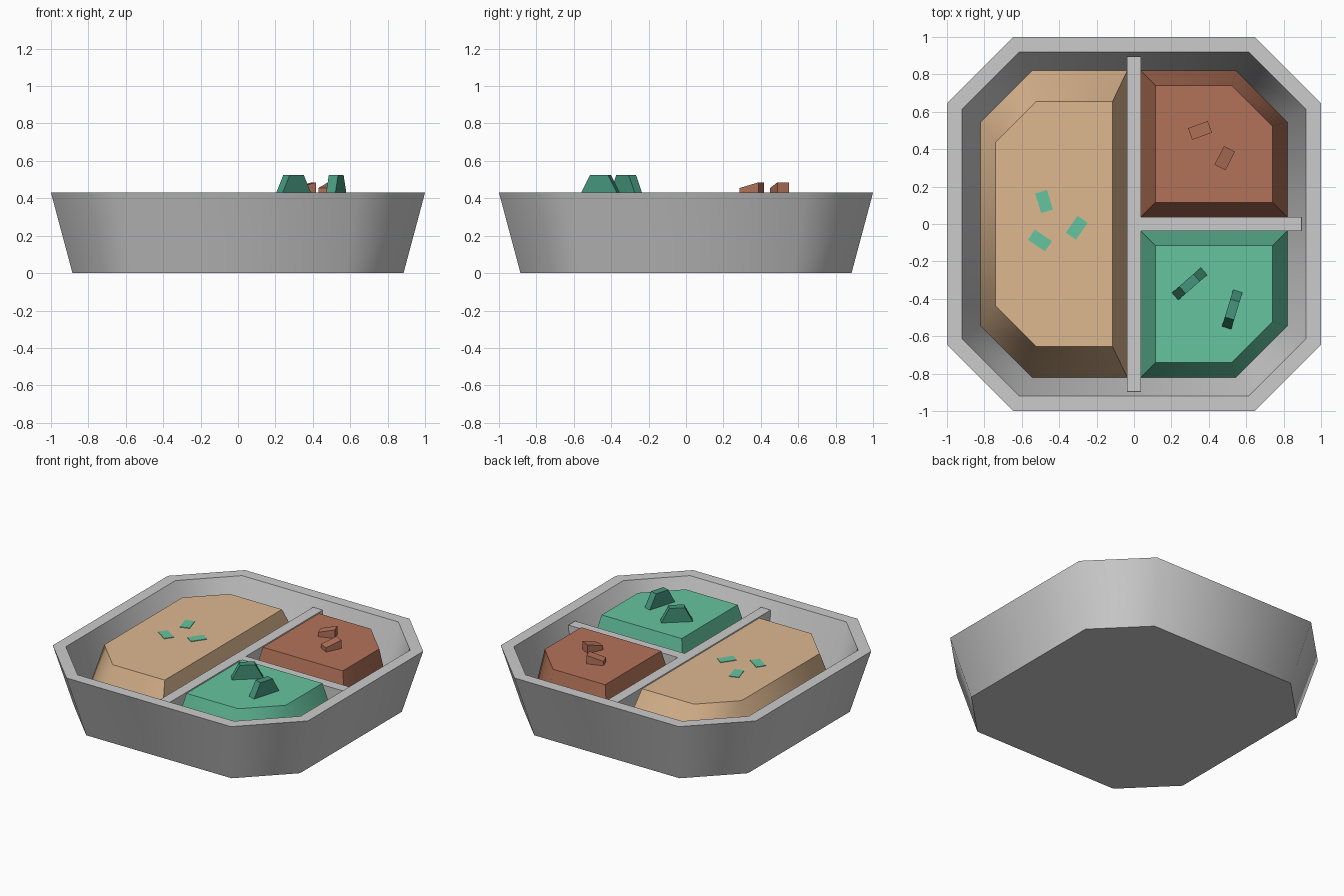
import bpy, bmesh
from math import radians
from mathutils import Matrix, Vector

if "Cube" in bpy.data.objects:
    bpy.data.objects.remove(bpy.data.objects["Cube"])

FLOOR, RIM, TOP = 0.06, 0.43, 0.425


def material(name, rgb):
    m = bpy.data.materials.new(name)
    m.diffuse_color = (*rgb, 1)
    m.use_nodes = True
    m.node_tree.nodes["Principled BSDF"].inputs["Base Color"].default_value = m.diffuse_color
    return m


tan = material("tan", (0.73, 0.48, 0.28))
green = material("green", (0.13, 0.55, 0.35))
dark_green = material("dark_green", (0.06, 0.30, 0.20))
brown = material("brown", (0.45, 0.17, 0.10))


def loft(name, rings, mat=None, matrix=None):
    """Skin a closed solid through rings of equal point count."""
    bm = bmesh.new()
    loops = [[bm.verts.new(p) for p in r] for r in rings]
    n = len(loops[0])
    for a, b in zip(loops, loops[1:]):
        for i in range(n):
            j = (i + 1) % n
            bm.faces.new((a[i], a[j], b[j], b[i]))
    bm.faces.new(loops[0][::-1])
    bm.faces.new(loops[-1])
    bmesh.ops.recalc_face_normals(bm, faces=bm.faces)
    me = bpy.data.meshes.new(name)
    bm.to_mesh(me)
    bm.free()
    ob = bpy.data.objects.new(name, me)
    bpy.context.collection.objects.link(ob)
    if matrix:
        ob.matrix_world = matrix
    if mat:
        me.materials.append(mat)
    return ob


def smooth(ob):
    bpy.ops.object.select_all(action='DESELECT')
    ob.select_set(True)
    bpy.context.view_layer.objects.active = ob
    bpy.ops.object.shade_smooth_by_angle(angle=radians(50))


def octagon(r, c, z):
    return [(r, -c, z), (r, c, z), (c, r, z), (-c, r, z),
            (-r, c, z), (-r, -c, z), (-c, -r, z), (c, -r, z)]


def placed(x, y, z, angle):
    return Matrix.Translation((x, y, z)) @ Matrix.Rotation(radians(angle), 4, 'Z')


def rect(x0, x1, w, z):
    return [(x0, -w / 2, z), (x1, -w / 2, z), (x1, w / 2, z), (x0, w / 2, z)]


# Octagonal tray with hollow inside
smooth(loft("tray", [octagon(0.885, 0.57, 0), octagon(1, 0.645, RIM),
                     octagon(0.92, 0.613, RIM), octagon(0.82, 0.546, FLOOR)]))

# Dividers
for name, x0, x1, angle in (("long_divider", -0.895, 0.895, 90),
                            ("short_divider", 0.0, 0.895, 0)):
    loft(name, [rect(x0, x1, 0.075, FLOOR - 0.02), rect(x0, x1, 0.075, 0.37)],
         matrix=placed(0, 0, 0, angle))


# Food mounds: chamfered outline, top scaled to 80 percent about its centre
def mound(name, outline, centre, mat):
    c = Vector(centre)
    top = [c + (Vector(p) - c) * 0.8 for p in outline]
    smooth(loft(name, [[(*p, FLOOR) for p in outline],
                       [(*p, TOP) for p in top]], mat))


e, k, d = 0.82, 0.546, 0.036
mound("large_mound", [(-d, -e), (-d, e), (-k, e), (-e, k), (-e, -k), (-k, -e)],
      (-0.428, 0), tan)
quarter = [(d, d), (e, d), (e, k), (k, e), (d, e)]
mound("brown_mound", quarter, (0.428, 0.428), brown)
mound("green_mound", [(x, -y) for x, y in quarter], (0.428, -0.428), green)

# Flat green flecks on the large mound
for i, (x, y, a) in enumerate(((-0.481, 0.12, 107), (-0.306, -0.02, 55),
                               (-0.503, -0.088, -34))):
    loft(f"fleck_{i}", [rect(-0.055, 0.055, 0.066, -0.004),
                        rect(-0.055, 0.055, 0.066, 0.004)],
         green, placed(x, y, TOP, a))

# Brown wedge chunks, one end higher
for i, (x, y, a) in enumerate(((0.353, 0.5, 20), (0.485, 0.352, 63))):
    top = [(px, py, 0.06 if px > 0 else 0.03)
           for px, py, _ in rect(-0.056, 0.056, 0.066, 0)]
    loft(f"brown_chunk_{i}", [rect(-0.056, 0.056, 0.066, -0.01), top],
         brown, placed(x, y, TOP, a))

# Upright green leaves, trapezoid in profile
for i, (x, y, a) in enumerate(((0.297, -0.32, 41), (0.525, -0.457, 73))):
    loft(f"leaf_{i}", [rect(-0.105, 0.105, 0.052, -0.005),
                       rect(-0.05, 0.05, 0.052, 0.1)],
         dark_green, placed(x, y, TOP, a))
